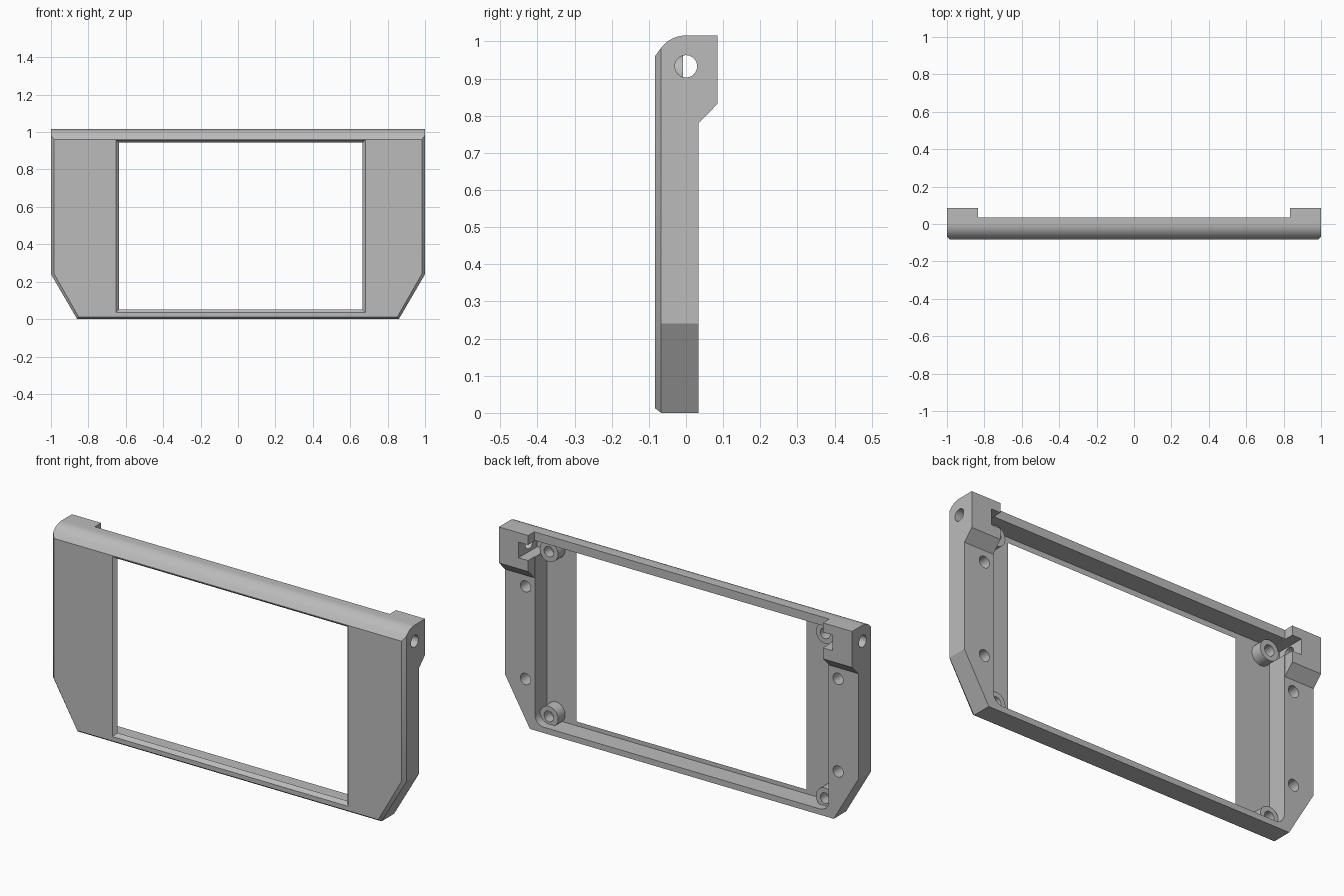
import bpy, bmesh
from math import sin, cos, pi, radians
from mathutils import Vector

cube = bpy.data.objects.get("Cube")
if cube:
    bpy.data.objects.remove(cube, do_unlink=True)

grey = bpy.data.materials.new("light grey plastic")
grey.use_nodes = True
grey.diffuse_color = (0.5, 0.5, 0.5, 1)
grey.node_tree.nodes["Principled BSDF"].inputs["Base Color"].default_value = (0.5, 0.5, 0.5, 1)


def loft(name, rings):
    """Closed solid through matching rings of points."""
    bm = bmesh.new()
    loops = [[bm.verts.new(p) for p in ring] for ring in rings]
    n = len(loops[0])
    for a, b in zip(loops, loops[1:]):
        for i in range(n):
            j = (i + 1) % n
            bm.faces.new((a[i], a[j], b[j], b[i]))
    bm.faces.new(loops[0])
    bm.faces.new(loops[-1])
    bmesh.ops.recalc_face_normals(bm, faces=bm.faces)
    mesh = bpy.data.meshes.new(name)
    bm.to_mesh(mesh)
    bm.free()
    mesh.materials.append(grey)
    obj = bpy.data.objects.new(name, mesh)
    bpy.context.collection.objects.link(obj)
    return obj


def at_y(points, y):
    return [Vector((x, y, z)) for x, z in points]


def at_x(points, x):
    return [Vector((x, y, z)) for y, z in points]


def rect(x0, x1, z0, z1):
    return [(x0, z0), (x1, z0), (x1, z1), (x0, z1)]


def arc(cx, cy, r, start, end, steps):
    angles = [radians(start + (end - start) * i / steps) for i in range(steps + 1)]
    return [(cx + r * cos(a), cy + r * sin(a)) for a in angles]


def circle(cx, cy, r, steps=32):
    return arc(cx, cy, r, 0, 360, steps)[:-1]


def box(name, x0, x1, y0, y1, z0, z1):
    r = rect(x0, x1, z0, z1)
    return loft(name, [at_y(r, y0), at_y(r, y1)])


def peg(name, x, z, r, y0, y1):
    c = circle(x, z, r)
    return loft(name, [at_y(c, y0), at_y(c, y1)])


def combine(target, tool, operation="DIFFERENCE"):
    mod = target.modifiers.new("combine", "BOOLEAN")
    mod.operation, mod.solver, mod.object = operation, "EXACT", tool
    bpy.context.view_layer.objects.active = target
    bpy.ops.object.modifier_apply(modifier=mod.name)
    bpy.data.objects.remove(tool, do_unlink=True)


FRONT, FLOOR, BACK, EAR = -0.083, -0.066, 0.034, 0.085

# Side profile: rounded top front edge and thick hinge ears at the back
profile = [(FRONT, -0.1), (FRONT, 0.961)]
profile += arc(0, 0.932, 0.084, 143, 90, 10)
profile += [(EAR, 1.016), (EAR, 0.832), (BACK, 0.78), (BACK, -0.1)]
frame = loft("bezel_frame", [at_x(profile, -1.2), at_x(profile, 1.2)])

# Front outline with cut lower corners and a chamfered front edge
half = [(0.86, 0), (1, 0.24), (1, 1.2)]
half_inset = [(0.852, 0.012), (0.984, 0.243), (0.984, 1.2)]


def mirrored(points):
    return points + [(-x, z) for x, z in reversed(points)]


outline = mirrored(half)
combine(frame, loft("outline", [at_y(mirrored(half_inset), FRONT),
                                at_y(outline, -0.067), at_y(outline, 0.2)]), "INTERSECT")

# Keep the ears only at the two ends
combine(frame, box("ear_gap", -0.835, 0.835, BACK, 0.3, -0.2, 1.3))

# Hollow back with rounded lower corners
pocket = mirrored(arc(0.782, 0.08, 0.05, -90, 0, 8) + [(0.832, 0.972)])
combine(frame, loft("hollow", [at_y(pocket, FLOOR), at_y(pocket, 0.2)]))

# Screen opening, slightly off centre, bevelled through the thin front
inner = rect(-0.636, 0.665, 0.052, 0.944)
wide = rect(-0.670, 0.697, 0.018, 0.970)
combine(frame, loft("opening", [at_y(wide, FRONT - 0.017), at_y(inner, FLOOR), at_y(inner, 0)]))

# Hinge holes through the ears
hinge = circle(0, 0.933, 0.03)
combine(frame, loft("hinge_hole", [at_x(hinge, -1.2), at_x(hinge, 1.2)]))

for side in (-1, 1):
    # Notch on the inner side of each ear
    xs = sorted((side * 0.80, side * 0.888))
    combine(frame, box("notch", *xs, FLOOR + 0.002, 0.2, 0.888, 0.968))
    # Blind screw holes in the back of the side rails
    for z in (0.249, 0.723):
        combine(frame, peg("screw_hole", side * 0.885, z, 0.029, -0.045, 0.2))
    # Screw bosses in the corners of the hollow
    for z in (0.069, 0.912):
        combine(frame, peg("boss", side * 0.782, z, 0.052, -0.072, -0.008), "UNION")
        combine(frame, peg("boss_hole", side * 0.782, z, 0.027, -0.06, 0.1))

bpy.ops.object.select_all(action="DESELECT")
frame.select_set(True)
bpy.context.view_layer.objects.active = frame
bpy.ops.object.shade_smooth_by_angle(angle=radians(25))
